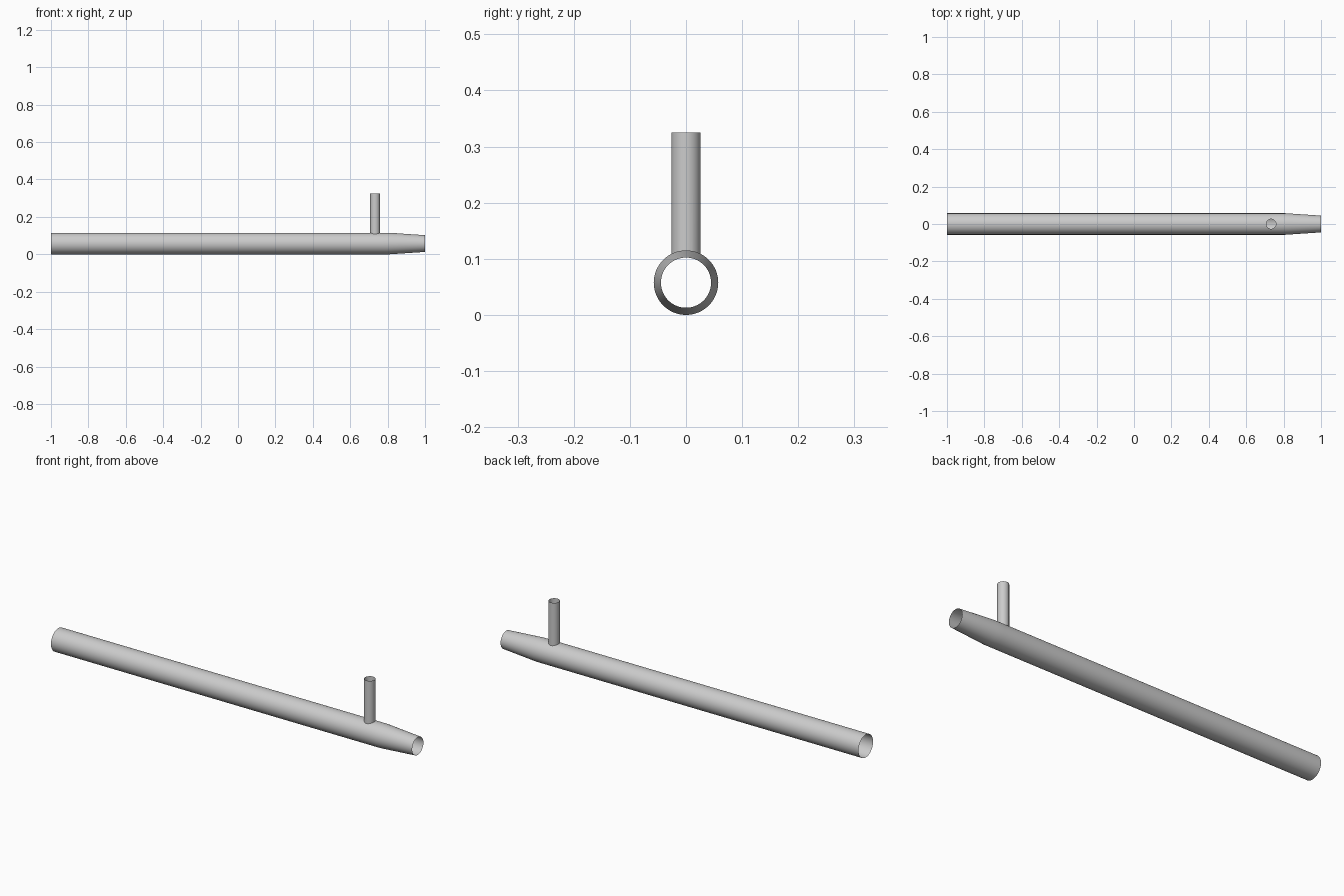
import bpy
import bmesh
from math import cos, sin, tau
from mathutils import Vector

default = bpy.data.objects.get("Cube")
if default:
    bpy.data.objects.remove(default, do_unlink=True)

RADIUS, TIP_RADIUS, PIPE_RADIUS = 0.0575, 0.0447, 0.026
PIPE_X, PIPE_TOP = 0.733, 0.325

metal = bpy.data.materials.new("grey metal")
metal.use_nodes = True
grey = (0.6, 0.6, 0.6, 1)
metal.diffuse_color = grey
metal.node_tree.nodes["Principled BSDF"].inputs["Base Color"].default_value = grey


def round_bar(name, stations, axis, side, up, segments):
    """Closed round bar: a list of (centre, radius) rings along an axis."""
    bm = bmesh.new()
    rings = []
    for centre, radius in stations:
        rings.append([bm.verts.new(Vector(centre) + radius * (
            cos(tau * i / segments) * Vector(side) + sin(tau * i / segments) * Vector(up)))
            for i in range(segments)])
    for a, b in zip(rings, rings[1:]):
        for i in range(segments):
            j = (i + 1) % segments
            bm.faces.new((a[i], a[j], b[j], b[i]))
    bm.faces.new(rings[0][::-1])
    bm.faces.new(rings[-1])
    bmesh.ops.recalc_face_normals(bm, faces=bm.faces)
    mesh = bpy.data.meshes.new(name)
    bm.to_mesh(mesh)
    bm.free()
    mesh.materials.append(metal)
    obj = bpy.data.objects.new(name, mesh)
    bpy.context.collection.objects.link(obj)
    return obj


# Long straight tube with a tapered end
profile = [(-1, RADIUS), (0.69, RADIUS), (0.775, RADIUS), (0.81, RADIUS), (1, TIP_RADIUS)]
tube = round_bar("main_tube", [((x, 0, RADIUS), r) for x, r in profile],
                 "x", (0, 1, 0), (0, 0, 1), 64)

# Upright branch pipe, merged into the tube as a tee joint
pipe = round_bar("branch_pipe", [((PIPE_X, 0, z), PIPE_RADIUS) for z in (RADIUS, PIPE_TOP)],
                 "z", (1, 0, 0), (0, 1, 0), 40)
joint = tube.modifiers.new("tee_joint", "BOOLEAN")
joint.operation = "UNION"
joint.solver = "EXACT"
joint.object = pipe
bpy.ops.object.select_all(action="DESELECT")
tube.select_set(True)
bpy.context.view_layer.objects.active = tube
bpy.ops.object.modifier_apply(modifier=joint.name)
bpy.data.objects.remove(pipe, do_unlink=True)

# Open the three ends
bm = bmesh.new()
bm.from_mesh(tube.data)
caps = []
for face in bm.faces:
    centre = face.calc_center_median()
    if abs(centre.x) > 0.999 or centre.z > PIPE_TOP - 0.001:
        caps.append(face)
bmesh.ops.delete(bm, geom=caps, context="FACES")
bm.to_mesh(tube.data)
bm.free()

bpy.ops.object.shade_smooth_by_angle()
tube.name = "tube_with_branch"
